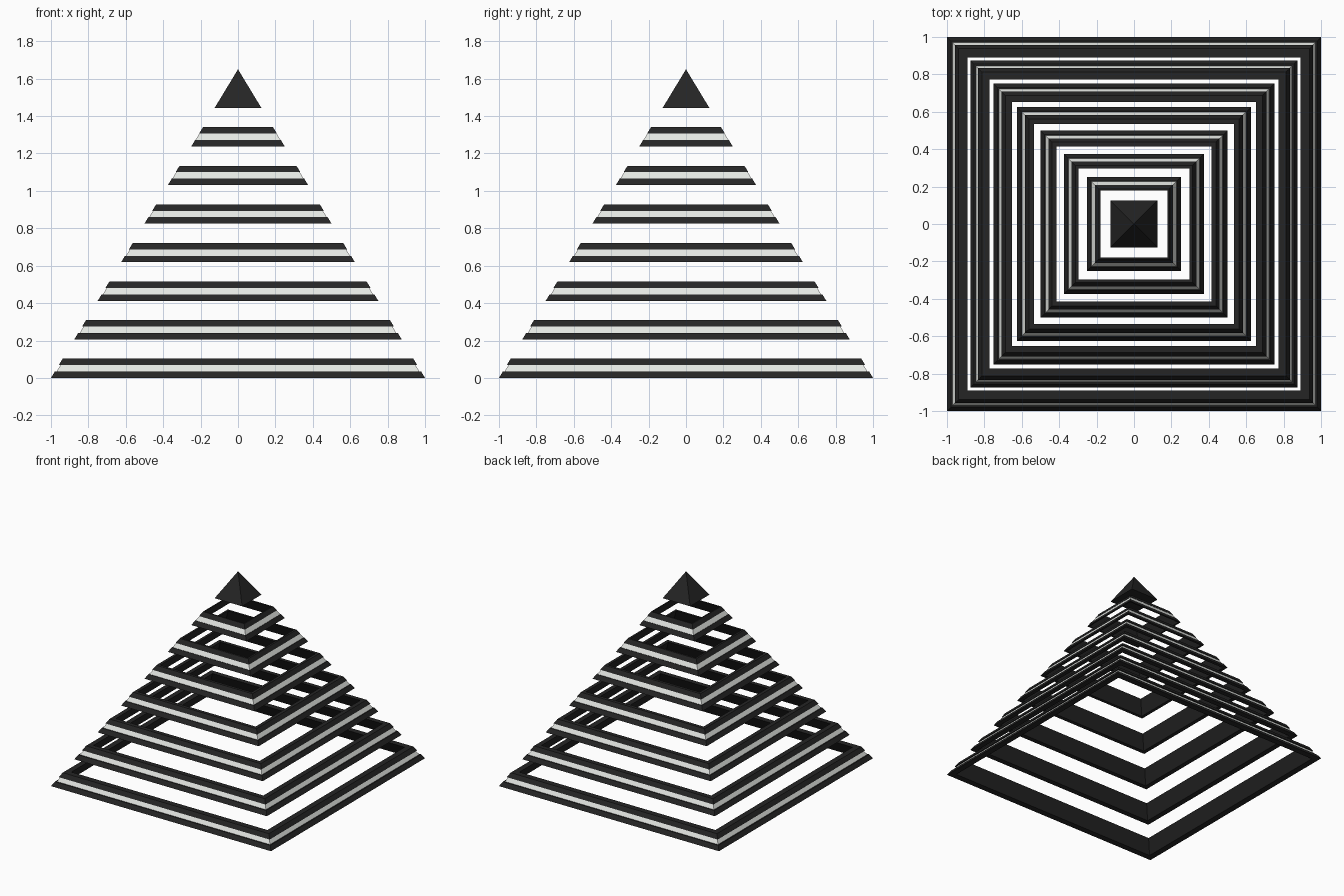
import bpy, bmesh

if "Cube" in bpy.data.objects:
    bpy.data.objects.remove(bpy.data.objects["Cube"])

H = 1.65            # apex height
N = 8               # number of levels
STEP = H / N
RING = STEP / 2     # ring height, gap is the same
GROOVE = 0.99       # light stripe is slightly recessed
INNER = 0.95        # inner wall follows a smaller pyramid


def mat(name, col):
    m = bpy.data.materials.new(name)
    m.diffuse_color = (*col, 1)
    m.use_nodes = True
    m.node_tree.nodes["Principled BSDF"].inputs["Base Color"].default_value = m.diffuse_color
    return m


dark = mat("charcoal", (0.018, 0.018, 0.018))
light = mat("pale_grey", (0.80, 0.82, 0.79))


def half(z):
    """Half width of the overall pyramid at height z."""
    return 1 - z / H


def finish(bm, name):
    bmesh.ops.recalc_face_normals(bm, faces=bm.faces)
    me = bpy.data.meshes.new(name)
    bm.to_mesh(me)
    bm.free()
    me.materials.append(dark)
    me.materials.append(light)
    bpy.context.collection.objects.link(bpy.data.objects.new(name, me))


def square(bm, r, z):
    return [bm.verts.new((sx * r, sy * r, z))
            for sx, sy in ((-1, -1), (1, -1), (1, 1), (-1, 1))]


# Square rings: a closed wall profile swept round the four corners
for k in range(N - 1):
    z0 = k * STEP
    z1, z2, z3 = (z0 + RING * f for f in (1 / 3, 2 / 3, 1))
    profile = [(z0, 1), (z1, 1), (z1, GROOVE), (z2, GROOVE),
               (z2, 1), (z3, 1), (z3, INNER), (z0, INNER)]
    bm = bmesh.new()
    loops = [square(bm, half(z) * s, z) for z, s in profile]
    for i, a in enumerate(loops):
        b = loops[(i + 1) % len(loops)]
        for j in range(4):
            n = (j + 1) % 4
            f = bm.faces.new((a[j], a[n], b[n], b[j]))
            f.material_index = 1 if i == 2 else 0   # recessed stripe
    finish(bm, f"ring_{k + 1}")

# Solid cap pyramid
bm = bmesh.new()
zc = (N - 1) * STEP
base = square(bm, half(zc), zc)
tip = bm.verts.new((0, 0, H))
bm.faces.new(base)
for j in range(4):
    bm.faces.new((base[j], base[(j + 1) % 4], tip))
finish(bm, "cap")
